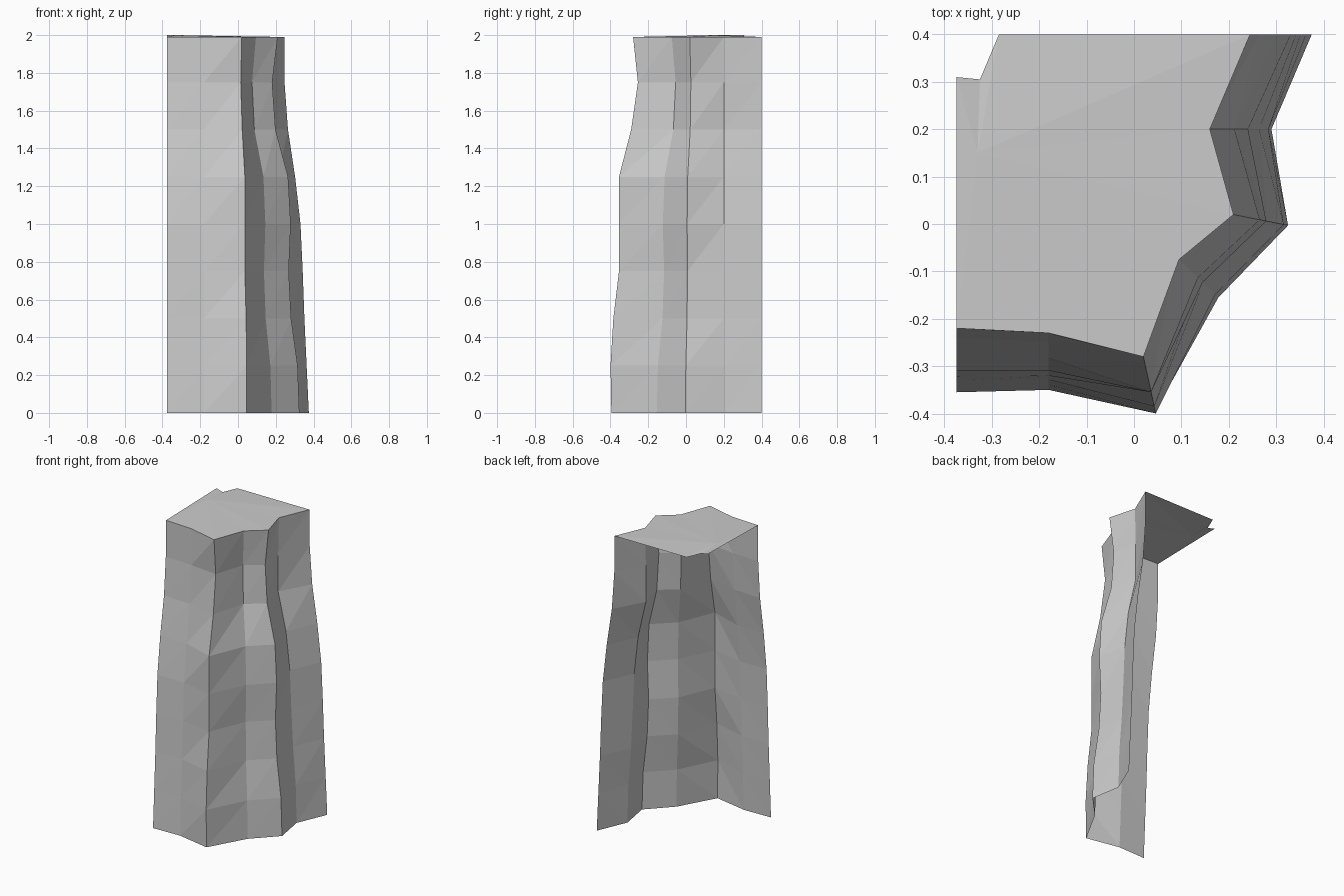
import bpy
import bmesh

if "Cube" in bpy.data.objects:
    bpy.data.objects.remove(bpy.data.objects["Cube"], do_unlink=True)

# Single grey stone material
stone = bpy.data.materials.new("grey_stone")
stone.use_nodes = True
stone_colour = (0.6, 0.6, 0.6, 1)
stone.diffuse_color = stone_colour
stone.node_tree.nodes["Principled BSDF"].inputs["Base Color"].default_value = stone_colour

WALL_TOP = 1.99
PEAK = 2.0
STEP = 0.25

# How far each kind of ridge has leaned from its foot to its crown, level by level
corner_lean = (0, -0.04, 0.09, 0.35, 0.35, 0.35, 0.91, 1.22, 1)
groove_lean = (0, 0.08, 0.38, 0.49, 0.4, 0.52, 1.1, 1.25, 1)
flank_lean = (0, 0.09, 0.18, 0.25, 0.34, 0.56, 0.85, 0.99, 1)
hollow_lean = (0, 0.05, 0.2, 0.3, 0.38, 0.6, 1.04, 1.04, 1)

# Each ridge of the cliff: foot, crown, lean
ridges = [
    ((-0.375, -0.355), (-0.375, -0.22), flank_lean),
    ((-0.18, -0.35), (-0.18, -0.23), flank_lean),
    ((0.045, -0.395), (0.02, -0.28), corner_lean),
    ((0.178, -0.155), (0.095, -0.075), groove_lean),
    ((0.325, -0.003), (0.21, 0.02), groove_lean),
    ((0.29, 0.2), (0.16, 0.2), hollow_lean),
    ((0.375, 0.4), (0.245, 0.4), flank_lean),
]


def make_object(name, bm):
    """Turn a bmesh into a flat-shaded stone object."""
    mesh = bpy.data.meshes.new(name)
    bm.to_mesh(mesh)
    bm.free()
    mesh.materials.append(stone)
    obj = bpy.data.objects.new(name, mesh)
    bpy.context.scene.collection.objects.link(obj)
    return obj


def ridge_points(foot, crown, lean):
    """Points up one ridge, blended between its foot and its crown."""
    for level, amount in enumerate(lean):
        x, y = (a + (b - a) * amount for a, b in zip(foot, crown))
        yield x, y, min(level * STEP, WALL_TOP)


# Cliff wall: an open faceted sheet strung between the ridges
bm = bmesh.new()
columns = [[bm.verts.new(p) for p in ridge_points(*ridge)] for ridge in ridges]
for left, right in zip(columns, columns[1:]):
    for k in range(len(left) - 1):
        bm.faces.new((left[k], right[k], right[k + 1]))
        bm.faces.new((left[k], right[k + 1], left[k + 1]))
make_object("cliff_wall", bm)

# Cliff top: a nearly flat cap fanned around a slightly raised point
bm = bmesh.new()
rim = [bm.verts.new((*crown, WALL_TOP)) for foot, crown, lean in ridges]
rim += [bm.verts.new(p) for p in (
    (-0.285, 0.4, WALL_TOP), (-0.325, 0.305, WALL_TOP), (-0.375, 0.31, PEAK))]
centre = bm.verts.new((-0.33, 0.15, PEAK))
for a, b in zip(rim, rim[1:] + rim[:1]):
    bm.faces.new((a, b, centre))
make_object("cliff_top", bm)
